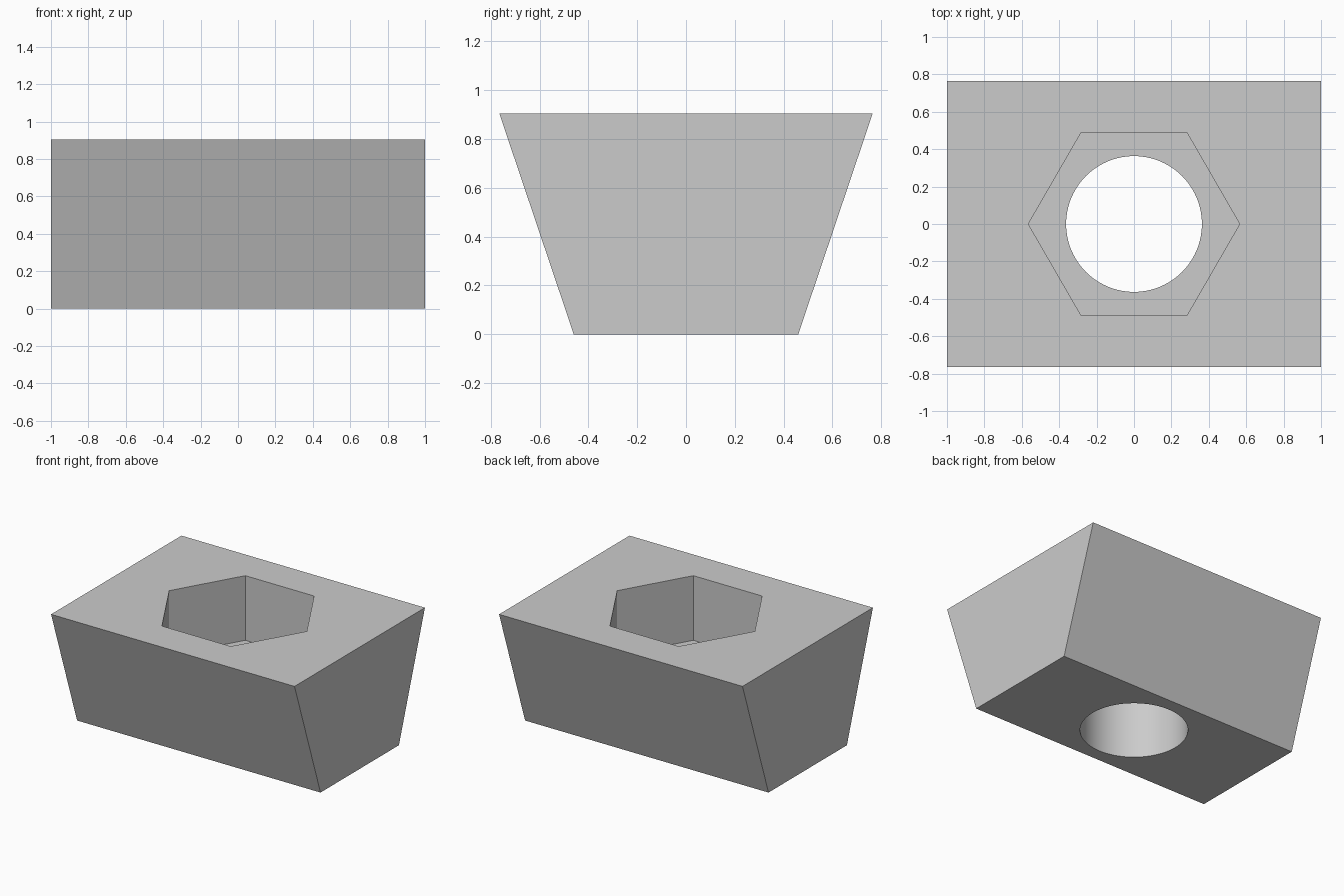
import bpy
import bmesh
import math

cube = bpy.data.objects.get("Cube")
if cube:
    bpy.data.objects.remove(cube, do_unlink=True)

HEIGHT = 0.905
HALF_LENGTH = 1.0
HALF_TOP = 0.765
HALF_BOTTOM = 0.46
HEX_RADIUS = 0.565
HEX_DEPTH = 0.48
BORE_RADIUS = 0.363

# Plain grey metal
grey = bpy.data.materials.new("grey_metal")
grey.use_nodes = True
colour = (0.6, 0.6, 0.6, 1)
grey.diffuse_color = colour
grey.node_tree.nodes["Principled BSDF"].inputs["Base Color"].default_value = colour

# Wedge body: trapezoid profile extruded along x
bm = bmesh.new()
profile = [(-HALF_BOTTOM, 0), (HALF_BOTTOM, 0), (HALF_TOP, HEIGHT), (-HALF_TOP, HEIGHT)]
end = bm.faces.new([bm.verts.new((-HALF_LENGTH, y, z)) for y, z in profile])
extruded = bmesh.ops.extrude_face_region(bm, geom=[end])["geom"]
moved = [g for g in extruded if isinstance(g, bmesh.types.BMVert)]
bmesh.ops.translate(bm, verts=moved, vec=(2 * HALF_LENGTH, 0, 0))
bmesh.ops.recalc_face_normals(bm, faces=bm.faces)
mesh = bpy.data.meshes.new("wedge_block")
bm.to_mesh(mesh)
bm.free()
mesh.materials.append(grey)
block = bpy.data.objects.new("wedge_block", mesh)
bpy.context.collection.objects.link(block)


def cut_hole(name, sides, radius, bottom, top):
    """Subtract an upright prism from the block."""
    bpy.ops.mesh.primitive_cylinder_add(
        vertices=sides, radius=radius, depth=top - bottom,
        location=(0, 0, (top + bottom) / 2))
    cutter = bpy.context.object
    cutter.name = name
    cutter.hide_render = True
    # Put the hexagon corners on the x axis
    cutter.rotation_euler.z = math.pi / 2
    cutter.data.materials.append(grey)
    bpy.ops.object.select_all(action="DESELECT")
    block.select_set(True)
    bpy.context.view_layer.objects.active = block
    mod = block.modifiers.new(name, "BOOLEAN")
    mod.operation = "DIFFERENCE"
    mod.solver = "EXACT"
    mod.object = cutter
    bpy.ops.object.modifier_apply(modifier=name)
    bpy.data.objects.remove(cutter, do_unlink=True)


# Hexagonal pocket from the top, round bore right through
cut_hole("hex_pocket", 6, HEX_RADIUS, HEIGHT - HEX_DEPTH, HEIGHT + 0.2)
cut_hole("round_bore", 96, BORE_RADIUS, -0.2, HEIGHT + 0.2)

# Smooth bore, crisp edges
bpy.ops.object.shade_smooth_by_angle(angle=math.radians(30))
